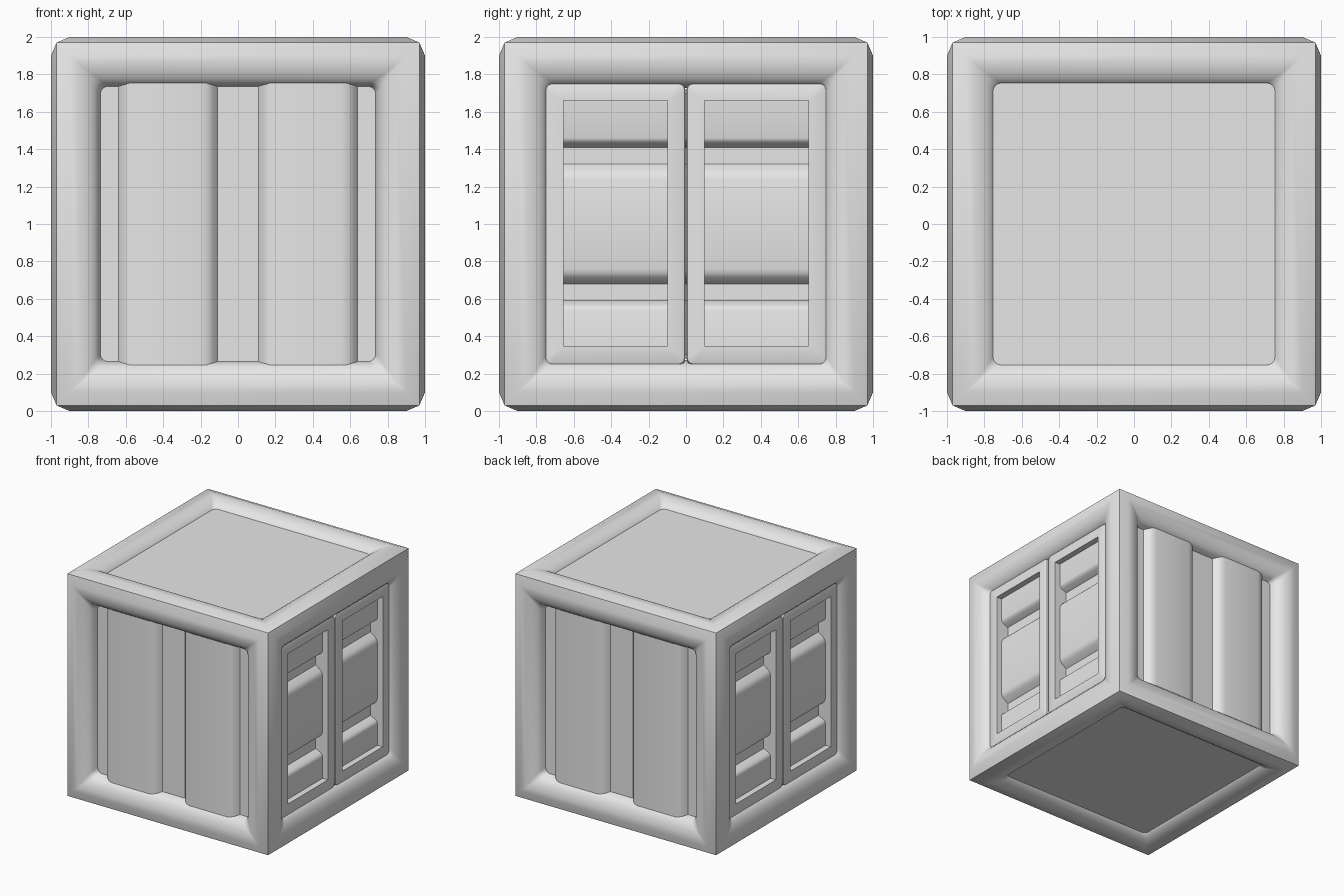
import bpy, bmesh
from math import cos, sin, pi, radians
from mathutils import Matrix, Vector

if "Cube" in bpy.data.objects:
    bpy.data.objects.remove(bpy.data.objects["Cube"], do_unlink=True)

grey = bpy.data.materials.new("light_grey")
GREY = (0.8, 0.8, 0.8, 1)
grey.diffuse_color = GREY
grey.use_nodes = True
grey.node_tree.nodes["Principled BSDF"].inputs["Base Color"].default_value = GREY

# Each side is built in local (u, v, outward) space and turned into place
UP = Matrix.Translation((0, 0, 1))
TILT = Matrix.Rotation(pi / 2, 4, "X")


def turned(angle):
    return UP @ Matrix.Rotation(radians(angle), 4, "Z") @ TILT


FRONT, RIGHT, BACK, LEFT = (turned(a) for a in (0, 90, 180, 270))
TOP, BOTTOM = UP, UP @ Matrix.Rotation(pi, 4, "X")


def finish(bm, name, angle=40):
    bmesh.ops.remove_doubles(bm, verts=bm.verts, dist=0.0005)
    bmesh.ops.recalc_face_normals(bm, faces=bm.faces)
    mesh = bpy.data.meshes.new(name)
    bm.to_mesh(mesh)
    bm.free()
    mesh.materials.append(grey)
    obj = bpy.data.objects.new(name, mesh)
    bpy.context.collection.objects.link(obj)
    bpy.ops.object.select_all(action="DESELECT")
    obj.select_set(True)
    bpy.context.view_layer.objects.active = obj
    bpy.ops.object.shade_smooth_by_angle(angle=radians(angle))
    return obj


def rounded_rect(u0, u1, v0, v1, radius, height, steps=5):
    points = []
    corners = ((u1, v1, -1, -1), (u0, v1, 1, -1), (u0, v0, 1, 1), (u1, v0, -1, 1))
    for k, (u, v, su, sv) in enumerate(corners):
        for i in range(steps):
            a = pi / 2 * (k + i / (steps - 1))
            points.append(Vector((u + radius * (su + cos(a)),
                                  v + radius * (sv + sin(a)), height)))
    return points


def bridge(bm, loops, matrix):
    rings = [[bm.verts.new(matrix @ p) for p in loop] for loop in loops]
    for a, b in zip(rings, rings[1:]):
        for i in range(len(a)):
            j = (i + 1) % len(a)
            bm.faces.new((a[i], a[j], b[j], b[i]))


# Mitred rounded frame: (half size, outward height, corner radius)
bm = bmesh.new()
section = ((.97, .97, 0), (.90, 1, 0), (.85, .996, .005), (.81, .985, .015),
           (.78, .968, .03), (.76, .95, .04), (.746, .93, .04), (.728, .85, .04))
for side in (FRONT, RIGHT, BACK, LEFT, TOP, BOTTOM):
    bridge(bm, [rounded_rect(-s, s, -s, s, r, h) for s, h, r in section], side)
finish(bm, "corner_frame")


def sheet(name, profile, half_length, matrix):
    bm = bmesh.new()
    rows = [[bm.verts.new(matrix @ Vector((u, v, h))) for u, h in profile]
            for v in (-half_length, half_length)]
    for i in range(len(profile) - 1):
        bm.faces.new((rows[0][i], rows[0][i + 1], rows[1][i + 1], rows[1][i]))
    obj = finish(bm, name)
    # keep the open sheet facing outward
    outward = matrix.to_3x3() @ Vector((0, 0, 1))
    if sum(p.normal.dot(outward) * p.area for p in obj.data.polygons) < 0:
        obj.data.flip_normals()


def mirrored(half):
    return [(-u, h) for u, h in reversed(half)] + [p for p in half if p[0] > 0]


# Flat roof and floor
for name, side in (("roof_panel", TOP), ("floor_panel", BOTTOM)):
    sheet(name, ((-.755, .94), (.755, .94)), .755, side)

# Corrugated walls with two broad upright ridges
wall = mirrored([(.11, .885), (.135, .92), (.16, .938), (.20, .946), (.55, .946),
                 (.59, .938), (.615, .92), (.638, .885), (.755, .885)])
for name, side in (("front_wall", FRONT), ("back_wall", BACK)):
    sheet(name, wall, .755, side)

# Ribbed panels behind the door openings, two grooves across
ribs = mirrored([(.24, .888), (.265, .882), (.285, .868), (.32, .82), (.41, .82),
                 (.43, .865), (.445, .883), (.46, .888), (.70, .888)])
across = Matrix.Rotation(pi / 2, 4, "Z")

# Paired doors with a rectangular opening each
for label, side in (("left", RIGHT), ("right", LEFT)):
    sheet(label + "_ribbed_panel", ribs, .72, side @ across)
    for part, flip in (("front", -1), ("rear", 1)):
        bm = bmesh.new()
        loops = [rounded_rect(.004, .752, -.752, .752, .03, .83),
                 rounded_rect(.004, .752, -.752, .752, .03, .925),
                 rounded_rect(.008, .748, -.748, .748, .03, .936),
                 rounded_rect(.016, .740, -.740, .740, .03, .94),
                 rounded_rect(.10, .655, -.652, .66, 0, .94),
                 rounded_rect(.10, .655, -.652, .66, 0, .80)]
        bridge(bm, loops, side @ Matrix.Diagonal((flip, 1, 1, 1)))
        finish(bm, label + "_" + part + "_door")
